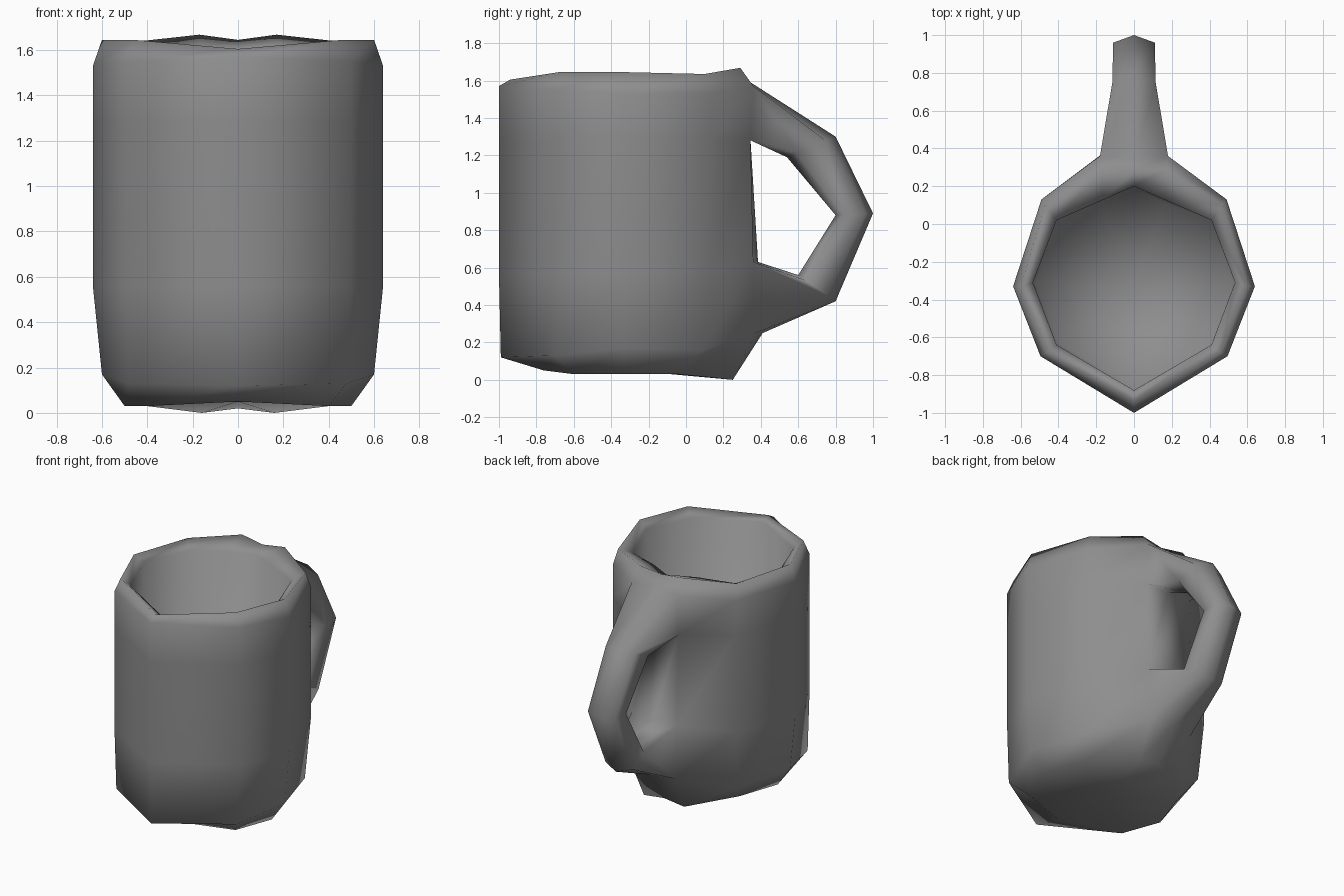
import bpy, bmesh

if "Cube" in bpy.data.objects:
    bpy.data.objects.remove(bpy.data.objects["Cube"])

bm = bmesh.new()


def mirror_ring(half):
    """Half ring from front to back on +x, mirrored into a closed ring of vertices."""
    pts = half + [(-x, y, z) for x, y, z in half[-2:0:-1]]
    return [bm.verts.new(p) for p in pts]


def level(outline, heights):
    return mirror_ring([(x, y, z) for (x, y), z in zip(outline, heights)])


def skin(a, b, skip=()):
    n = len(a)
    for i in range(n):
        if i not in skip:
            j = (i + 1) % n
            bm.faces.new((a[i], a[j], b[j], b[i]))


def fan(ring, centre):
    c = bm.verts.new(centre)
    for i, v in enumerate(ring):
        bm.faces.new((v, ring[(i + 1) % len(ring)], c))


# cup: outlines from the front point round to the back
foot = [(0, -.76), (.40, -.60), (.50, -.33), (.40, -.04), (.16, .25), (0, .25)]
lower = [(0, -.99), (.48, -.70), (.60, -.33), (.47, .09), (.17, .37), (0, .41)]
wall = [(0, -1), (.495, -.70), (.64, -.33), (.49, .13), (.18, .36), (0, .385)]
wall_mid = wall[:4] + [(.18, .345), (0, .345)]
wall_top = wall[:4] + [(.18, .36), (0, .345)]
rim = [(0, -.94), (.46, -.68), (.60, -.33), (.47, .10), (.17, .29), (0, .28)]
lip = [(0, -.88), (.41, -.64), (.535, -.31), (.41, .02), (.17, .125), (0, .20)]
floor = [(x * .97, -.33 + (y + .33) * .97) for x, y in lip]

cup = [
    level(foot, (.05, .03, .03, .03, 0, .02)),
    level(lower, (.12, .13, .17, .16, .25, .25)),
    level(wall, (.56, .56, .56, .58, .63, .63)),
    level(wall_mid, [1.28] * 6),
    level(wall_top, (1.57, 1.55, 1.53, 1.53, 1.57, 1.59)),
    level(rim, (1.605, 1.645, 1.645, 1.635, 1.668, 1.645)),
    level(lip, (1.58, 1.59, 1.60, 1.59, 1.61, 1.60)),
    level(floor, [.15] * 6),
]
for k in range(len(cup) - 1):
    # leave two openings at the back where the handle grows out
    skin(cup[k], cup[k + 1], skip=(4, 5) if k in (1, 3) else ())
fan(cup[0], (0, -.3, .05))
fan(cup[-1], (0, -.33, .13))


# handle: six-sided rings between the two openings
def opening(outer, inner):
    return [outer[5], outer[4], inner[4], inner[5], inner[6], outer[6]]


def handle_ring(outer, inner, w):
    def at(t):
        return [o + (i - o) * t for o, i in zip(outer, inner)]
    return mirror_ring([(0, *at(0)), (w, *at(.2)), (w, *at(.8)), (0, *at(1))])


# (outer y, z), (inner y, z), half width
sections = [
    ((.80, 1.30), (.54, 1.19), .115),
    ((1.0, .89), (.80, .88), .11),
    ((.80, .42), (.60, .56), .11),
]
rings = ([opening(cup[4], cup[3])] + [handle_ring(*s) for s in sections]
         + [opening(cup[1], cup[2])])
for a, b in zip(rings, rings[1:]):
    skin(a, b)

# one welded, smooth surface in dark grey
bmesh.ops.recalc_face_normals(bm, faces=bm.faces)
mesh = bpy.data.meshes.new("mug_with_handle")
bm.to_mesh(mesh)
bm.free()
for p in mesh.polygons:
    p.use_smooth = True
grey = bpy.data.materials.new("dark_grey")
grey.diffuse_color = (.27, .27, .27, 1)
grey.use_nodes = True
grey.node_tree.nodes["Principled BSDF"].inputs["Base Color"].default_value = grey.diffuse_color
mesh.materials.append(grey)
bpy.context.collection.objects.link(bpy.data.objects.new("mug_with_handle", mesh))
